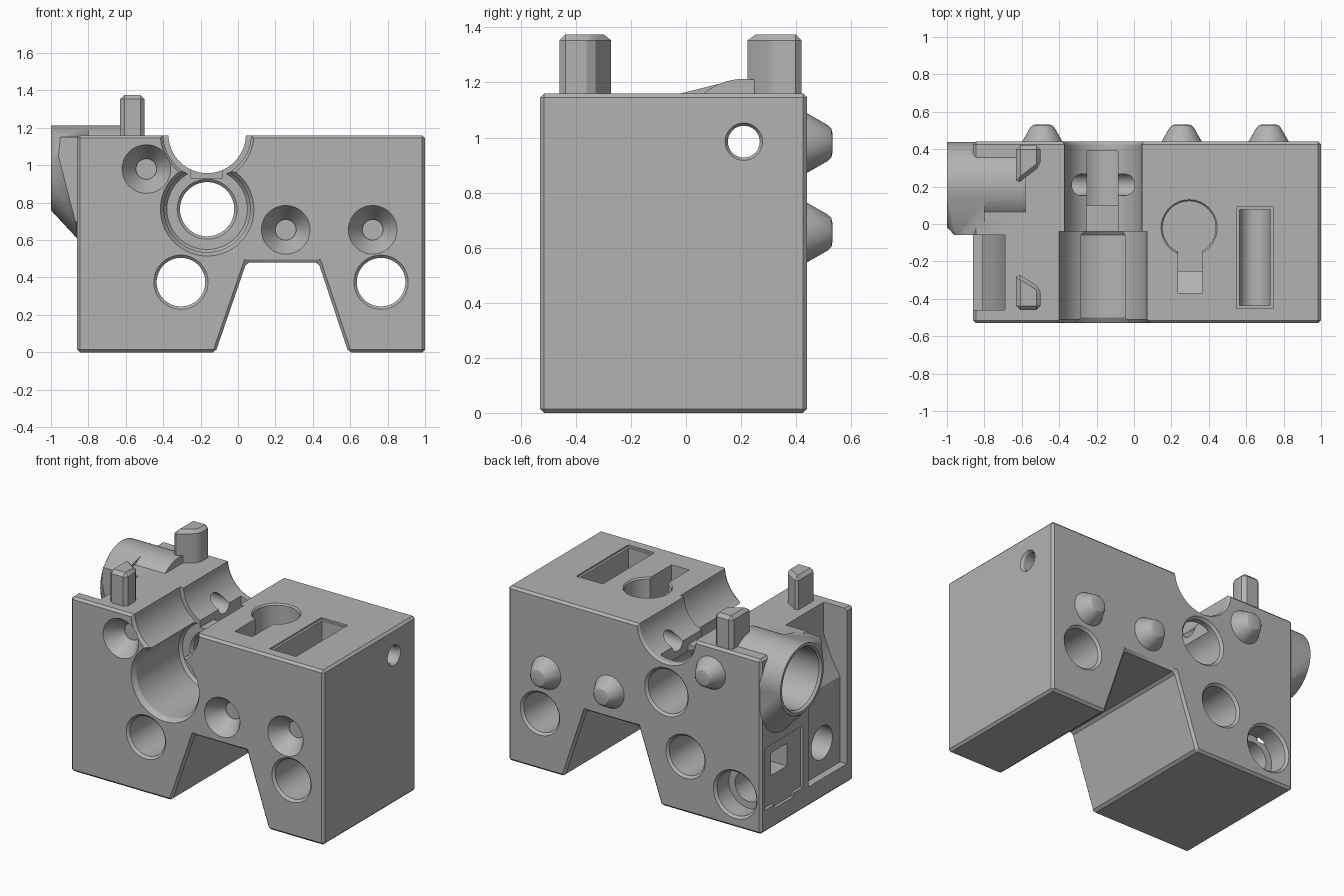
import bpy
import bmesh
from math import cos, sin, tau
from mathutils import Vector

if "Cube" in bpy.data.objects:
    bpy.data.objects.remove(bpy.data.objects["Cube"], do_unlink=True)

grey = bpy.data.materials.new("plain grey")
grey.use_nodes = True
grey.diffuse_color = (0.45, 0.45, 0.45, 1)
grey.node_tree.nodes["Principled BSDF"].inputs["Base Color"].default_value = grey.diffuse_color

X_MIN, X_MAX, FRONT, BACK, TOP = -0.86, 1.0, -0.53, 0.44, 1.16
CHAMFER = 0.015


def finish(bm, name):
    bmesh.ops.recalc_face_normals(bm, faces=bm.faces)
    mesh = bpy.data.meshes.new(name)
    bm.to_mesh(mesh)
    bm.free()
    mesh.materials.append(grey)
    obj = bpy.data.objects.new(name, mesh)
    bpy.context.collection.objects.link(obj)
    return obj


def place(axis, a, b, depth):
    """Point from two in-plane coordinates and a depth along the axis."""
    return {"X": (depth, a, b), "Y": (a, depth, b), "Z": (a, b, depth)}[axis]


def prism(name, axis, outline, start, end, bevel=0):
    bm = bmesh.new()
    rings = [[bm.verts.new(place(axis, a, b, d)) for a, b in outline] for d in (start, end)]
    n = len(outline)
    for ring in rings:
        bm.faces.new(ring)
    for i in range(n):
        j = (i + 1) % n
        bm.faces.new((rings[0][i], rings[0][j], rings[1][j], rings[1][i]))
    if bevel:
        bmesh.ops.recalc_face_normals(bm, faces=bm.faces)
        bmesh.ops.bevel(bm, geom=bm.edges[:], offset=bevel, segments=1, affect="EDGES")
    return finish(bm, name)


def rect(a0, a1, b0, b1):
    return [(a0, b0), (a1, b0), (a1, b1), (a0, b1)]


def lathe(name, axis, center, profile, n=64):
    """Solid of revolution; profile is (radius, position along axis)."""
    bm = bmesh.new()
    rings = []
    for r, d in profile:
        rings.append([bm.verts.new(place(axis, center[0] + r * cos(tau * i / n),
                                         center[1] + r * sin(tau * i / n), d)) for i in range(n)])
    bm.faces.new(rings[0])
    bm.faces.new(rings[-1])
    for low, high in zip(rings, rings[1:]):
        for i in range(n):
            j = (i + 1) % n
            bm.faces.new((low[i], low[j], high[j], high[i]))
    return finish(bm, name)


def combine(target, tool, operation="DIFFERENCE"):
    mod = target.modifiers.new("cut", "BOOLEAN")
    mod.operation, mod.object, mod.solver = operation, tool, "EXACT"
    bpy.context.view_layer.objects.active = target
    bpy.ops.object.modifier_apply(modifier=mod.name)
    bpy.data.objects.remove(tool, do_unlink=True)


def through(r, lo, hi):
    """Profile of a through hole with chamfered rims on both faces."""
    rim = r + CHAMFER
    return [(rim, lo - 0.1), (rim, lo), (r, lo + CHAMFER),
            (r, hi - CHAMFER), (rim, hi), (rim, hi + 0.1)]


# Main block with the tapered notch underneath
outline = [(X_MIN, 0), (-0.12, 0), (0.045, 0.48), (0.43, 0.48), (0.59, 0),
           (X_MAX, 0), (X_MAX, TOP), (X_MIN, TOP)]
block = prism("main_block", "Y", outline, FRONT, BACK, CHAMFER)

# Side tube with its sloping support
TUBE = (0.21, 0.985)
combine(block, lathe("tube", "X", TUBE, [(0.228, -1), (0.228, -0.58)]), "UNION")
bm = bmesh.new()
for x, drop in ((-1, 0), (-0.8, 0), (-0.86, 0.15), (-0.8, 0.15)):
    for i in range(64):
        a = tau * i / 64
        bm.verts.new((x, TUBE[0] + 0.226 * cos(a), TUBE[1] - drop + 0.226 * sin(a)))
for x, z in ((-0.95, 1.15), (-0.96, 1.05), (-0.87, 0.7), (-0.8, 0.7), (-0.8, 1.15)):
    bm.verts.new((x, -0.06, z))
hull = bmesh.ops.convex_hull(bm, input=bm.verts[:])
bmesh.ops.delete(bm, geom=[v for v in bm.verts if not v.link_faces], context="VERTS")
bmesh.ops.dissolve_limit(bm, angle_limit=0.01, verts=bm.verts[:], edges=bm.edges[:])
combine(block, finish(bm, "tube_support"), "UNION")
combine(block, lathe("tube_bore", "X", TUBE, [(0.21, -1.1), (0.21, -1), (0.198, -0.985), (0.198, -0.6)]))

# Cross hole along the whole width
combine(block, lathe("cross_hole", "X", TUBE,
                     [(0.058, -0.8), (0.058, 0.985), (0.068, 1.0), (0.068, 1.1)], 32))

# Upper channel, wide at the front and narrower behind
BORE_X, STEP = -0.165, -0.04
combine(block, lathe("channel", "Y", (BORE_X, 1.165),
                     [(0.25, -0.6), (0.25, FRONT), (0.235, -0.51), (0.235, STEP),
                      (0.207, STEP), (0.207, 0.425), (0.217, BACK), (0.217, 0.6)], 96))
# Stepped bore beneath the channel
combine(block, lathe("stepped_bore", "Y", (BORE_X, 0.765),
                     [(0.25, -0.6), (0.25, FRONT), (0.23, -0.5), (0.23, STEP - 0.02), (0.215, STEP),
                      (0.16, STEP), (0.145, STEP + 0.015), (0.145, 0.425), (0.16, BACK), (0.16, 0.6)], 96))
# Key slots in the channel floor
combine(block, prism("key_slot", "Z", rect(-0.25, -0.085, 0.10, 0.39), 0.8, 1.1))
combine(block, prism("shallow_slot", "Z", rect(-0.25, -0.085, -0.1, 0.12), 0.93, 1.1))

# Round through holes
for x in (-0.305, 0.765):
    combine(block, lathe("round_hole", "Y", (x, 0.375), through(0.13, FRONT, BACK)))

# Blind counterbore in the back
combine(block, lathe("counterbore", "Y", (-0.67, 0.22),
                     [(0.1, 0.1), (0.1, 0.3), (0.145, 0.3), (0.145, 0.425), (0.16, BACK), (0.16, 0.6)]))

# Tapered sockets in front and matching studs behind
for x, z in ((-0.49, 0.98), (0.255, 0.655), (0.72, 0.655)):
    combine(block, lathe("socket", "Y", (x, z),
                         [(0.13, -0.6), (0.13, FRONT), (0.055, -0.42), (0.055, -0.41)]))
    stud = lathe("locating_stud", "Y", (x, z),
                 [(0.11, BACK - 0.01), (0.108, BACK), (0.065, 0.515), (0.052, 0.528), (0.035, 0.532)], 48)
    stud.name = "locating_stud"

# Keyhole pocket in the top, with a ramp
combine(block, lathe("keyhole_round", "Z", (0.295, -0.02),
                     [(0.142, 0.76), (0.142, 1.15), (0.15, TOP), (0.15, 1.3)]))
ramp = [(-0.37, 1.3), (-0.37, 1.02), (-0.25, 0.95), (-0.25, 0.76), (0, 0.76), (0, 1.3)]
combine(block, prism("keyhole_slot", "X", ramp, 0.235, 0.365))

# Long pocket in the top with a rounded floor
combine(block, prism("long_pocket", "Z", rect(0.563, 0.727, -0.437, 0.077), 0.82, 1.3))
combine(block, prism("pocket_rim", "Z", rect(0.548, 0.742, -0.452, 0.092), TOP - 0.012, 1.3))
combine(block, lathe("pocket_floor", "Y", (0.645, 0.83), [(0.0815, -0.437), (0.0815, 0.077)]))

# Open recess on the side wall
recess = [(-0.95, 0.13), (-0.81, 0.13), (-0.81, 0.7), (-0.75, 0.8),
          (-0.69, 0.95), (-0.69, 1.3), (-0.95, 1.3)]
combine(block, prism("side_recess", "Y", recess, -0.46, -0.06))
combine(block, lathe("recess_hole", "X", (-0.27, 0.33), [(0.11, -0.9), (0.11, -0.6)]))

# Inset panel with a square opening and a small tab notch
combine(block, prism("side_panel", "X", rect(0.0, 0.4, 0.15, 0.56), -0.95, -0.84))
combine(block, prism("square_opening", "X", rect(0.14, 0.31, 0.34, 0.49), -0.95, -0.7))
combine(block, prism("panel_notch", "X", rect(0.1, 0.3, 0.125, 0.2), -0.95, -0.84))

# Top pegs, each with one slanted corner
for name, points in (
        ("front_peg", [(-0.63, -0.46), (-0.5, -0.46), (-0.5, -0.34), (-0.63, -0.26)]),
        ("back_peg", [(-0.63, 0.42), (-0.5, 0.42), (-0.5, 0.31), (-0.63, 0.21)])):
    prism(name, "Z", points, TOP - 0.04, 1.375, 0.022)

# Smooth round surfaces and keep the edges sharp
for obj in bpy.context.scene.objects:
    obj.select_set(obj.type == "MESH" and grey.name in obj.data.materials)
bpy.context.view_layer.objects.active = block
bpy.ops.object.shade_smooth_by_angle(angle=0.5)
